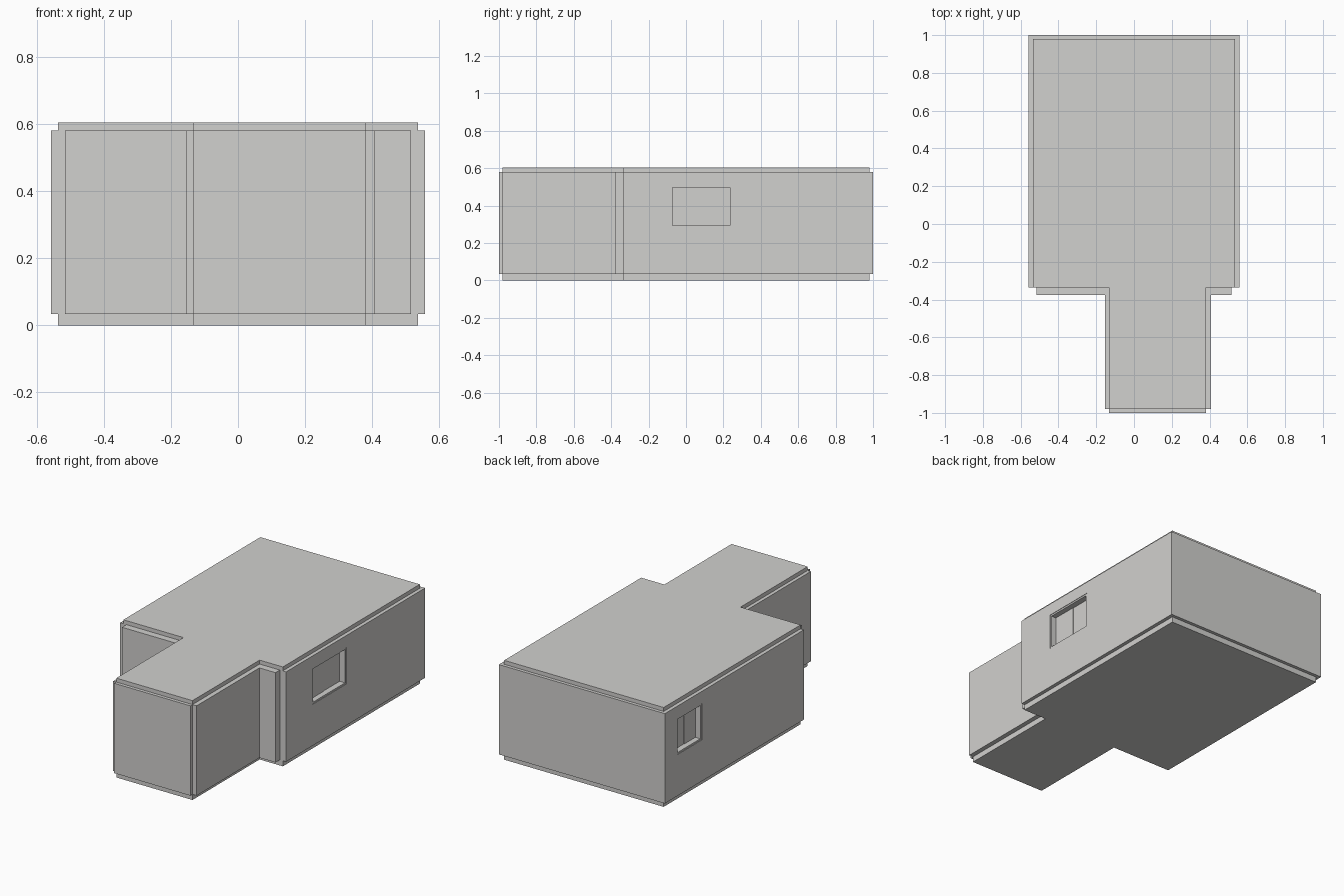
import bpy, bmesh
from mathutils import Vector

cube = bpy.data.objects.get("Cube")
if cube:
    bpy.data.objects.remove(cube, do_unlink=True)

grey = bpy.data.materials.new("warm grey")
grey.use_nodes = True
tone = (0.64, 0.635, 0.62, 1)
grey.diffuse_color = tone
grey.node_tree.nodes["Principled BSDF"].inputs["Base Color"].default_value = tone

FLOOR, CEILING, TOP = 0.034, 0.58, 0.604   # slab levels
OUT, THICK = 0.558, 0.042                  # outer half width, wall thickness
STEP = -0.335                              # where the main room meets the front wing
WING_L, WING_R = -0.153, 0.408             # outer sides of the wing
SILL, HEAD = 0.285, 0.507                  # window levels


def finish(name, bm):
    bmesh.ops.recalc_face_normals(bm, faces=bm.faces)
    mesh = bpy.data.meshes.new(name)
    bm.to_mesh(mesh)
    bm.free()
    mesh.materials.append(grey)
    obj = bpy.data.objects.new(name, mesh)
    bpy.context.collection.objects.link(obj)
    return obj


def box(name, x, y, z=(FLOOR, CEILING)):
    bm = bmesh.new()
    bmesh.ops.create_cube(bm, size=1)
    for v in bm.verts:
        v.co = Vector([a + (b - a) * (c + 0.5) for c, (a, b) in zip(v.co, (x, y, z))])
    return finish(name, bm)


def slab(name, z0, z1):
    # T-shaped plan shared by the floor and the roof
    plan = [(-0.536, 0.98), (-0.536, STEP), (-0.132, STEP), (-0.132, -0.98),
            (0.38, -0.98), (0.38, STEP), (0.536, STEP), (0.536, 0.98)]
    bm = bmesh.new()
    face = bm.faces.new([bm.verts.new((x, y, z0)) for x, y in plan])
    ext = bmesh.ops.extrude_face_region(bm, geom=[face])
    moved = [g for g in ext["geom"] if isinstance(g, bmesh.types.BMVert)]
    bmesh.ops.translate(bm, verts=moved, vec=(0, 0, z1 - z0))
    return finish(name, bm)


def cut(obj, cutter):
    mod = obj.modifiers.new("opening", "BOOLEAN")
    mod.operation, mod.solver, mod.object = "DIFFERENCE", "EXACT", cutter
    bpy.context.view_layer.objects.active = obj
    bpy.ops.object.modifier_apply(modifier=mod.name)
    bpy.data.objects.remove(cutter, do_unlink=True)


def window(side, s, wall, y0, y1):
    # Opening, thin lining and two sliding panes; s is the side of the house
    def span(a, b):
        return tuple(sorted((s * a, s * b)))
    cut(wall, box("opening", span(OUT - 0.1, OUT + 0.1), (y0, y1), (SILL, HEAD)))
    t, mid = 0.01, (y0 + y1) / 2
    frame = box(side + "_window_frame", span(OUT - 0.05, OUT - 0.003), (y0, y1), (SILL, HEAD))
    cut(frame, box("opening", span(OUT - 0.1, OUT + 0.1), (y0 + t, y1 - t), (SILL + t, HEAD - t)))
    for part, a, b, depth in (("front", y0 + t, mid, 0.036), ("back", mid, y1 - t, 0.039)):
        box(f"{side}_{part}_window_pane", span(OUT - depth - 0.008, OUT - depth),
            (a, b), (SILL + t, HEAD - t))


# Floor and roof
slab("floor", 0, FLOOR)
slab("roof", CEILING, TOP)

# Main room walls
box("back_wall", (-OUT + THICK, OUT - THICK), (1 - THICK, 1))
left_wall = box("left_wall", (OUT - THICK, OUT), (STEP, 1))
right_wall = box("right_wall", (-OUT, -OUT + THICK), (STEP, 1))
box("right_front_wall", (-OUT + THICK, WING_L), (STEP - THICK, STEP))
box("left_front_wall", (WING_R, OUT - THICK), (STEP - THICK, STEP))

# Front wing walls
box("wing_right_wall", (WING_L, WING_L + THICK), (-0.98, STEP))
box("wing_left_wall", (WING_R - THICK, WING_R), (-0.98, STEP))
box("wing_front_wall", (-0.132, 0.38), (-1, -1 + THICK))

# Windows
window("left", 1, left_wall, -0.083, 0.245)
window("right", -1, right_wall, 0.645, 0.885)
